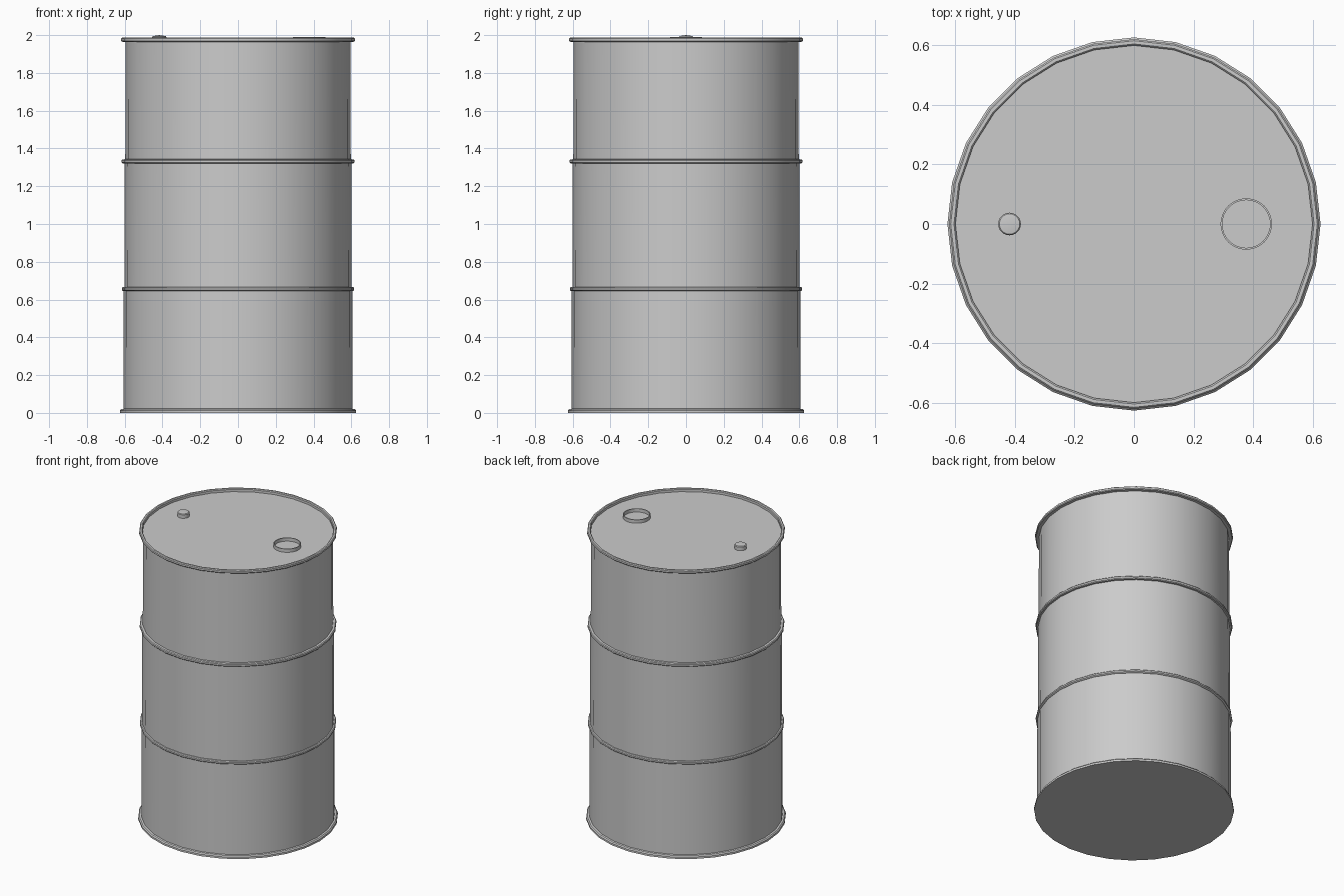
import bpy, bmesh, math

if "Cube" in bpy.data.objects:
    bpy.data.objects.remove(bpy.data.objects["Cube"])


def lathe(name, profile, sides, x=0.0, closed=False):
    """Spin an (r, z) profile around a vertical axis at x."""
    bm = bmesh.new()
    rings = []
    for r, z in profile:
        if r == 0:
            rings.append([bm.verts.new((x, 0, z))] * sides)
        else:
            rings.append([bm.verts.new((x + r * math.cos(2 * math.pi * i / sides),
                                        r * math.sin(2 * math.pi * i / sides), z))
                          for i in range(sides)])
    pairs = list(zip(rings, rings[1:]))
    if closed:
        pairs.append((rings[-1], rings[0]))
    for a, b in pairs:
        for i in range(sides):
            j = (i + 1) % sides
            bm.faces.new(list(dict.fromkeys((a[i], a[j], b[j], b[i]))))
    bmesh.ops.recalc_face_normals(bm, faces=bm.faces)
    mesh = bpy.data.meshes.new(name)
    bm.to_mesh(mesh)
    bm.free()
    obj = bpy.data.objects.new(name, mesh)
    bpy.context.collection.objects.link(obj)
    bpy.ops.object.select_all(action='DESELECT')
    obj.select_set(True)
    bpy.context.view_layer.objects.active = obj
    bpy.ops.object.shade_smooth_by_angle(angle=math.radians(35))
    return obj


def hoop(r, z0, z1):
    """Bevelled outer edge of a hoop from z0 up to z1."""
    c = 0.005
    return [(r - c, z0), (r, z0 + c), (r, z1 - c), (r - c, z1)]


# Drum shell with slight taper, rolling hoops, top rim and recessed lid
profile = [(0, 0), (0.625, 0), (0.625, 0.013), (0.618, 0.02), (0.606, 0.022)]
profile += [(0.605, 0.645)] + hoop(0.615, 0.646, 0.666) + [(0.602, 0.667)]
profile += [(0.600, 1.320)] + hoop(0.616, 1.321, 1.342) + [(0.597, 1.343)]
profile += [(0.595, 1.964)] + hoop(0.619, 1.965, 1.987)
profile += [(0.603, 1.987), (0.598, 1.982), (0.598, 1.966), (0, 1.966)]
lathe("drum_body", profile, 28)

# Open filler collar on the lid
lathe("filler_collar", [(0.080, 1.964), (0.086, 1.964), (0.086, 1.989), (0.080, 1.989)],
      32, x=0.376, closed=True)

# Small domed vent plug
lathe("vent_plug", [(0, 1.964), (0.038, 1.964), (0.038, 1.990), (0.034, 1.995), (0, 2.0)],
      24, x=-0.417)
